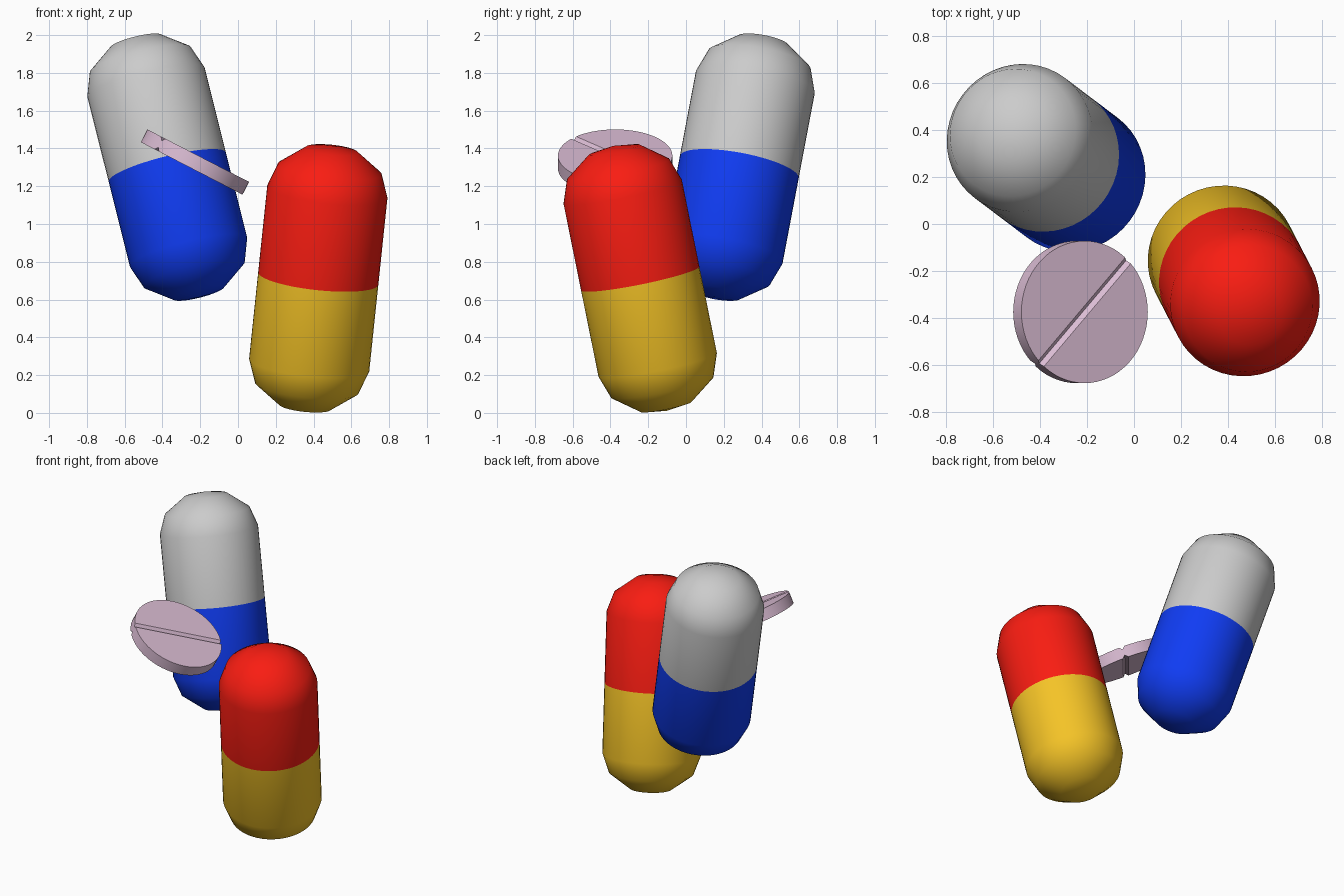
import bpy, bmesh, math
from mathutils import Vector, Matrix

if "Cube" in bpy.data.objects:
    bpy.data.objects.remove(bpy.data.objects["Cube"])

R = 0.32
# low-resolution dome profile: (radius, height above the straight wall)
DOME = [(R, 0.0), (0.276, 0.124), (0.138, 0.228)]
POLE = 0.25
SIDES = 48


def material(name, color):
    m = bpy.data.materials.new(name)
    m.diffuse_color = (*color, 1)
    m.use_nodes = True
    m.node_tree.nodes["Principled BSDF"].inputs["Base Color"].default_value = m.diffuse_color
    return m


def add_object(name, bm, mat=None):
    bmesh.ops.recalc_face_normals(bm, faces=bm.faces)
    me = bpy.data.meshes.new(name)
    bm.to_mesh(me)
    bm.free()
    ob = bpy.data.objects.new(name, me)
    bpy.context.collection.objects.link(ob)
    if mat:
        me.materials.append(mat)
    return ob


def smooth(ob, angle):
    bpy.ops.object.select_all(action='DESELECT')
    ob.select_set(True)
    bpy.context.view_layer.objects.active = ob
    bpy.ops.object.shade_smooth_by_angle(angle=math.radians(angle))


# half a capsule: straight wall from the seam, then a faceted dome
def capsule_half(name, seam, dome_centre, mat=None):
    axis = dome_centre - seam
    length = axis.length
    bm = bmesh.new()
    rings = []
    for r, z in [(R, 0)] + [(r, length + h) for r, h in DOME]:
        rings.append([bm.verts.new((r * math.cos(math.tau * i / SIDES),
                                    r * math.sin(math.tau * i / SIDES), z))
                      for i in range(SIDES)])
    pole = bm.verts.new((0, 0, length + POLE))
    for i in range(SIDES):
        j = (i + 1) % SIDES
        for a, b in zip(rings, rings[1:]):
            bm.faces.new((a[i], a[j], b[j], b[i]))
        bm.faces.new((rings[-1][i], rings[-1][j], pole))
    ob = add_object(name, bm, mat)
    turn = axis.to_track_quat('Z', 'Y').to_matrix().to_4x4()
    ob.matrix_world = Matrix.Translation(seam) @ turn
    smooth(ob, 60)


def capsule(name, low, high, low_mat, high_mat):
    low, high = Vector(low), Vector(high)
    seam = (low + high) / 2
    capsule_half(name + "_lower_half", seam, low, low_mat)
    capsule_half(name + "_upper_half", seam, high, high_mat)


red = material("red", (0.95, 0.012, 0.006))
yellow = material("yellow", (0.91, 0.55, 0.02))
blue = material("blue", (0.005, 0.045, 0.9))
pink = material("pink", (0.70, 0.50, 0.65))

# two capsules
capsule("tall_capsule", (-0.262, 0.197, 0.852), (-0.487, 0.367, 1.75), blue, None)
capsule("short_capsule", (0.377, -0.15, 0.255), (0.473, -0.335, 1.17), yellow, red)

# tilted round tablet
bm = bmesh.new()
bmesh.ops.create_cone(bm, cap_ends=True, segments=64, radius1=0.303,
                      radius2=0.303, depth=0.076)
tablet = add_object("tablet", bm, pink)

# V-shaped score line across both faces
bm = bmesh.new()
for side in (-1, 1):
    bmesh.ops.create_cube(bm, size=1, matrix=(
        Matrix.Translation((0, 0, side * 0.038)) @
        Matrix.Rotation(math.radians(46.5), 4, 'Z') @
        Matrix.Rotation(math.radians(45), 4, 'X') @
        Matrix.Diagonal((0.8, 0.026, 0.026, 1))))
cutter = add_object("score_cutter", bm)
cutter.hide_render = True
mod = tablet.modifiers.new("score", 'BOOLEAN')
mod.operation = 'DIFFERENCE'
mod.solver = 'EXACT'
mod.object = cutter
bpy.ops.object.select_all(action='DESELECT')
tablet.select_set(True)
bpy.context.view_layer.objects.active = tablet
bpy.ops.object.modifier_apply(modifier=mod.name)
bpy.data.objects.remove(cutter)
smooth(tablet, 30)
tablet.matrix_world = (Matrix.Translation((-0.228, -0.375, 1.328)) @
                       Matrix.Rotation(math.radians(27.3), 4, 'Y'))
